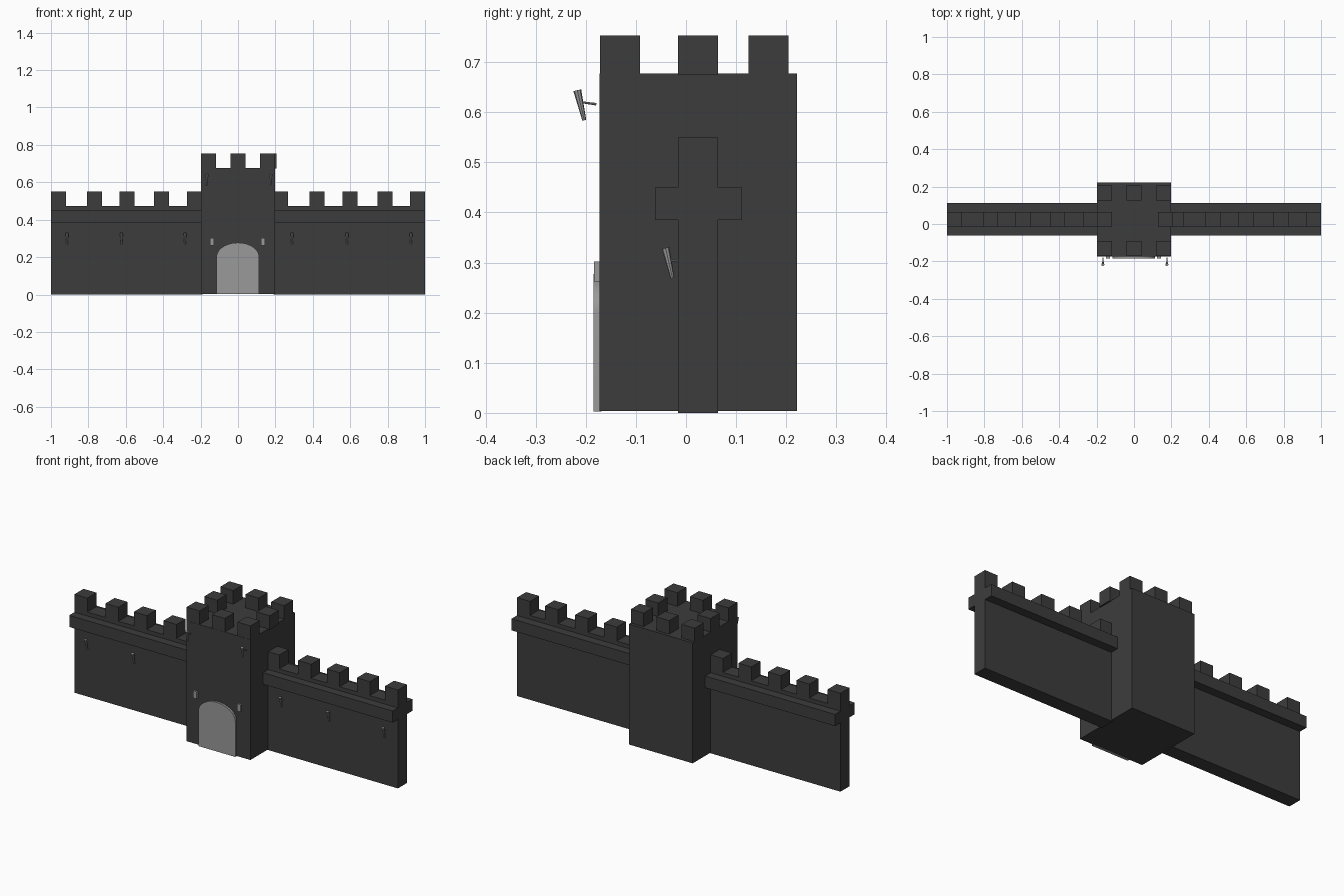
import bpy, bmesh, math
from mathutils import Vector, Matrix

if "Cube" in bpy.data.objects:
    bpy.data.objects.remove(bpy.data.objects["Cube"])


def material(name, v):
    m = bpy.data.materials.new(name)
    m.diffuse_color = (v, v, v, 1)
    m.use_nodes = True
    m.node_tree.nodes["Principled BSDF"].inputs["Base Color"].default_value = m.diffuse_color
    return m


STONE = material("dark stone", 0.046)
GREY = material("light grey", 0.32)


def finish(name, bm, mat):
    bmesh.ops.recalc_face_normals(bm, faces=bm.faces)
    me = bpy.data.meshes.new(name)
    bm.to_mesh(me)
    bm.free()
    me.materials.append(mat)
    ob = bpy.data.objects.new(name, me)
    bpy.context.collection.objects.link(ob)
    return ob


def box(name, x, y, z, mat):
    """Box from (min, max) ranges along each axis."""
    bm = bmesh.new()
    size = [r[1] - r[0] for r in (x, y, z)]
    mid = [(r[1] + r[0]) / 2 for r in (x, y, z)]
    bmesh.ops.create_cube(bm, size=1, matrix=Matrix.Translation(mid) @ Matrix.Diagonal((*size, 1)))
    return finish(name, bm, mat)


# Gate tower
box("gate_tower", (-0.197, 0.198), (-0.173, 0.222), (0.004, 0.677), STONE)

# Tower merlons: a ring of eight, open in the middle
M = 0.08
for j, y in enumerate((-0.172, -0.016, 0.125)):
    for i, x in enumerate((-0.197, -0.04, 0.118)):
        if i == 1 and j == 1:
            continue
        if i == 2 and j == 1:
            x += 0.009
        box("tower_merlon", (x, x + M), (y, y + M), (0.674, 0.753), STONE)

# Curtain walls with walkway ledge and merlons
WALL_Y = (-0.016, 0.064)
for side, span, starts in (
    ("left", (-1.0, -0.19), (-1.0, -0.808, -0.633, -0.449, -0.273)),
    ("right", (0.19, 1.0), (0.187, 0.383, 0.56, 0.746, 0.92)),
):
    box(side + "_wall", span, WALL_Y, (0, 0.472), STONE)
    box(side + "_ledge", span, (-0.062, 0.112), (0.385, 0.45), STONE)
    for x in starts:
        box(side + "_wall_merlon", (x, x + M), WALL_Y, (0.46, 0.55), STONE)

# Arched door
bm = bmesh.new()
pts = [(-0.115, 0.003), (0.113, 0.003)]
for k in range(25):
    a = math.pi * k / 24
    pts.append((-0.001 + 0.114 * math.cos(a), 0.2 + 0.077 * math.sin(a)))
face = bm.faces.new([bm.verts.new((x, -0.185, z)) for x, z in pts])
ext = bmesh.ops.extrude_face_region(bm, geom=[face])
bmesh.ops.translate(bm, vec=(0, 0.016, 0),
                    verts=[v for v in ext["geom"] if isinstance(v, bmesh.types.BMVert)])
door = finish("door", bm, GREY)
bpy.context.view_layer.objects.active = door
door.select_set(True)
bpy.ops.object.shade_smooth_by_angle(angle=math.radians(40))
door.select_set(False)

# Small plates beside the arch
for x in (-0.149, 0.122):
    box("door_plate", (x, x + 0.022), (-0.184, -0.172), (0.262, 0.302), GREY)


def rod(bm, a, b, r1, r2):
    a, b = Vector(a), Vector(b)
    d = b - a
    rot = d.to_track_quat('Z', 'Y').to_matrix().to_4x4()
    bmesh.ops.create_cone(bm, cap_ends=True, segments=8, radius1=r1, radius2=r2,
                          depth=d.length, matrix=Matrix.Translation((a + b) / 2) @ rot)


# Torches: leaning tapered handle on a thin bracket
def torch(x, dy, dz):
    bm = bmesh.new()
    rod(bm, (x, -0.203 + dy, 0.584 + dz), (x, -0.217 + dy, 0.644 + dz), 0.004, 0.008)
    rod(bm, (x, -0.208 + dy, 0.62 + dz), (x, -0.179 + dy, 0.616 + dz), 0.002, 0.0025)
    finish("torch", bm, GREY)


for x in (-0.166, 0.176):
    torch(x, 0, 0)
for x in (-0.914, -0.623, -0.283, 0.289, 0.583, 0.925):
    torch(x, 0.176, -0.315)
